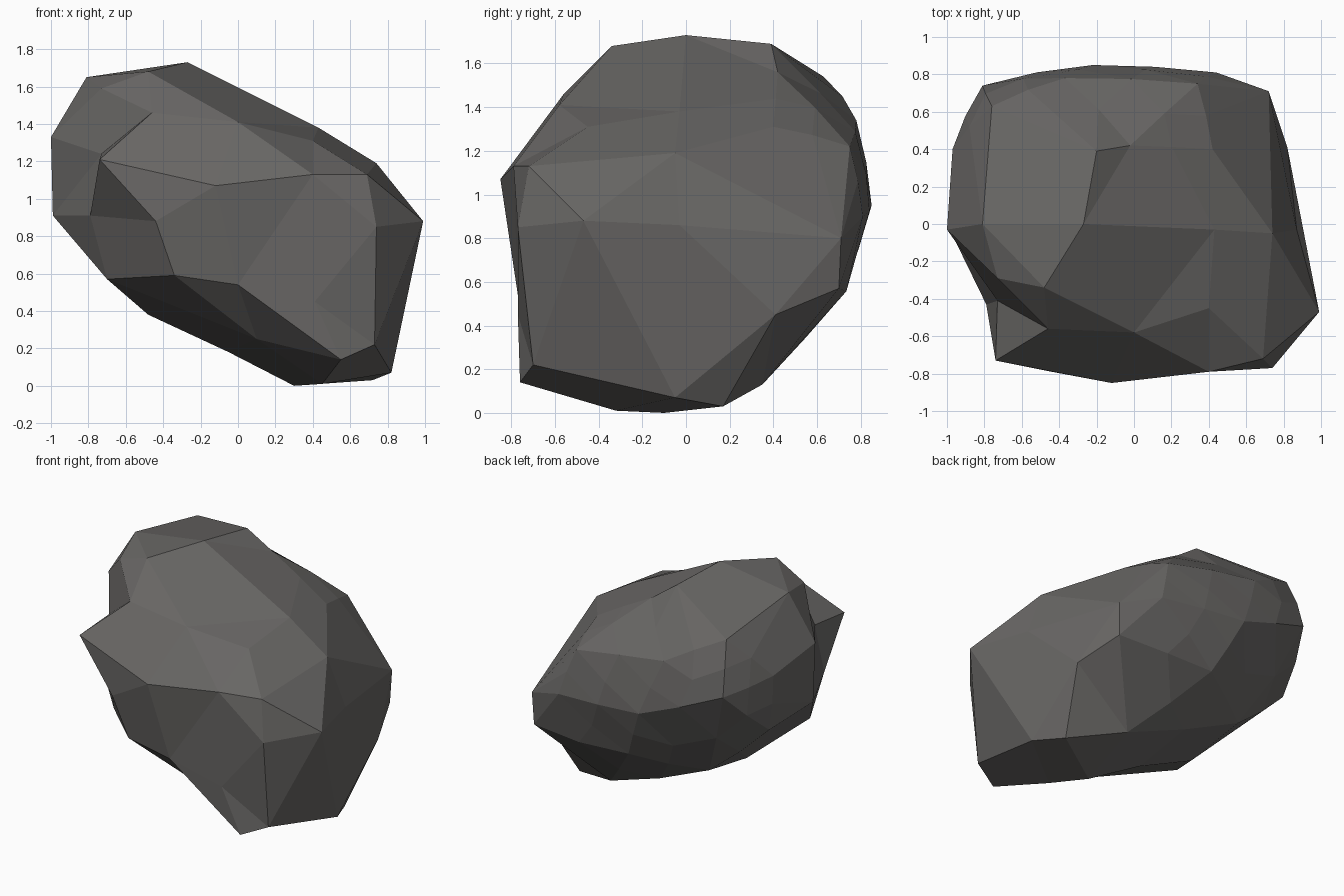
import bpy, bmesh, math
from mathutils import Vector

if "Cube" in bpy.data.objects:
    bpy.data.objects.remove(bpy.data.objects["Cube"])

# Corner points of the boulder, grouped by side
corners = [
    # front face
    (-.74, -.73, 1.21), (-.12, -.85, 1.07), (.40, -.79, 1.13), (.69, -.72, 1.13),
    (.74, -.77, .85), (-.44, -.79, .88), (-.79, -.43, .91), (-.34, -.75, .59),
    (0, -.77, .54), (.41, -.77, .45), (.55, -.76, .14), (.73, -.70, .22),
    # underside
    (.45, -.32, .01), (.30, -.10, 0), (.10, -.50, .25), (-.05, 0, .18),
    (-.48, 0, .38), (-.70, -.40, .57), (-.50, .45, .47), (.35, .35, .13),
    # left side
    (-.99, -.02, .91), (-1, -.03, 1.33), (-.97, .40, 1.25), (-.81, .74, 1.18),
    (-.93, .39, .85),
    # right side
    (.99, -.47, .88), (.87, -.03, .86), (.74, -.05, 1.19), (.82, -.05, .07),
    (.72, .17, .03), (.82, .41, .45), (.71, .70, .57), (.72, .71, .80),
    # top
    (-.81, 0, 1.65), (-.27, 0, 1.73), (-.48, -.34, 1.68), (-.46, -.56, 1.46),
    (-.73, -.29, 1.59), (0, -.58, 1.41), (.40, -.45, 1.31),
    (.43, -.03, 1.38), (-.20, .39, 1.69), (-.02, .42, 1.56), (.42, .40, 1.31),
    # back
    (-.76, .63, 1.54), (-.37, .78, 1.34), (.34, .75, 1.22), (-.22, .85, .95),
    (.44, .81, .90), (-.05, .72, .57),
]
notch = (-.73, -.41, 1.24)   # hollow at the front left

# Connect the points on a near-sphere, then move them to their true place
centre = Vector((0, 0, .87))
bm = bmesh.new()
targets = {}
for c in corners + [notch]:
    d = Vector(c) - centre
    reach = 1.03 if c == notch else d.length ** .12
    targets[bm.verts.new(d.normalized() * reach)] = Vector(c)
bmesh.ops.convex_hull(bm, input=list(bm.verts))
for v in list(bm.verts):
    if v.link_faces:
        v.co = targets[v]
    else:
        bm.verts.remove(v)
bmesh.ops.recalc_face_normals(bm, faces=list(bm.faces))
bm.normal_update()


def rounded(e):
    m = (e.verts[0].co + e.verts[1].co) / 2
    return m.y > .3 and m.x < .5 and m.z < 1.5


# The back is rounder: split its facets and swell them a little
bmesh.ops.subdivide_edges(bm, edges=[e for e in bm.edges if rounded(e)],
                          cuts=1, smooth=.2, use_grid_fill=True)
bmesh.ops.triangulate(bm, faces=list(bm.faces))

# Merge nearly flat triangles into broad facets
bmesh.ops.join_triangles(bm, faces=list(bm.faces),
                         angle_face_threshold=math.radians(13),
                         angle_shape_threshold=math.radians(60))
bmesh.ops.recalc_face_normals(bm, faces=list(bm.faces))

mesh = bpy.data.meshes.new("boulder")
bm.to_mesh(mesh)
bm.free()
mat = bpy.data.materials.new("dark_stone")
mat.diffuse_color = (.14, .135, .13, 1)
mat.use_nodes = True
mat.node_tree.nodes["Principled BSDF"].inputs["Base Color"].default_value = mat.diffuse_color
mesh.materials.append(mat)
boulder = bpy.data.objects.new("boulder", mesh)
bpy.context.collection.objects.link(boulder)
